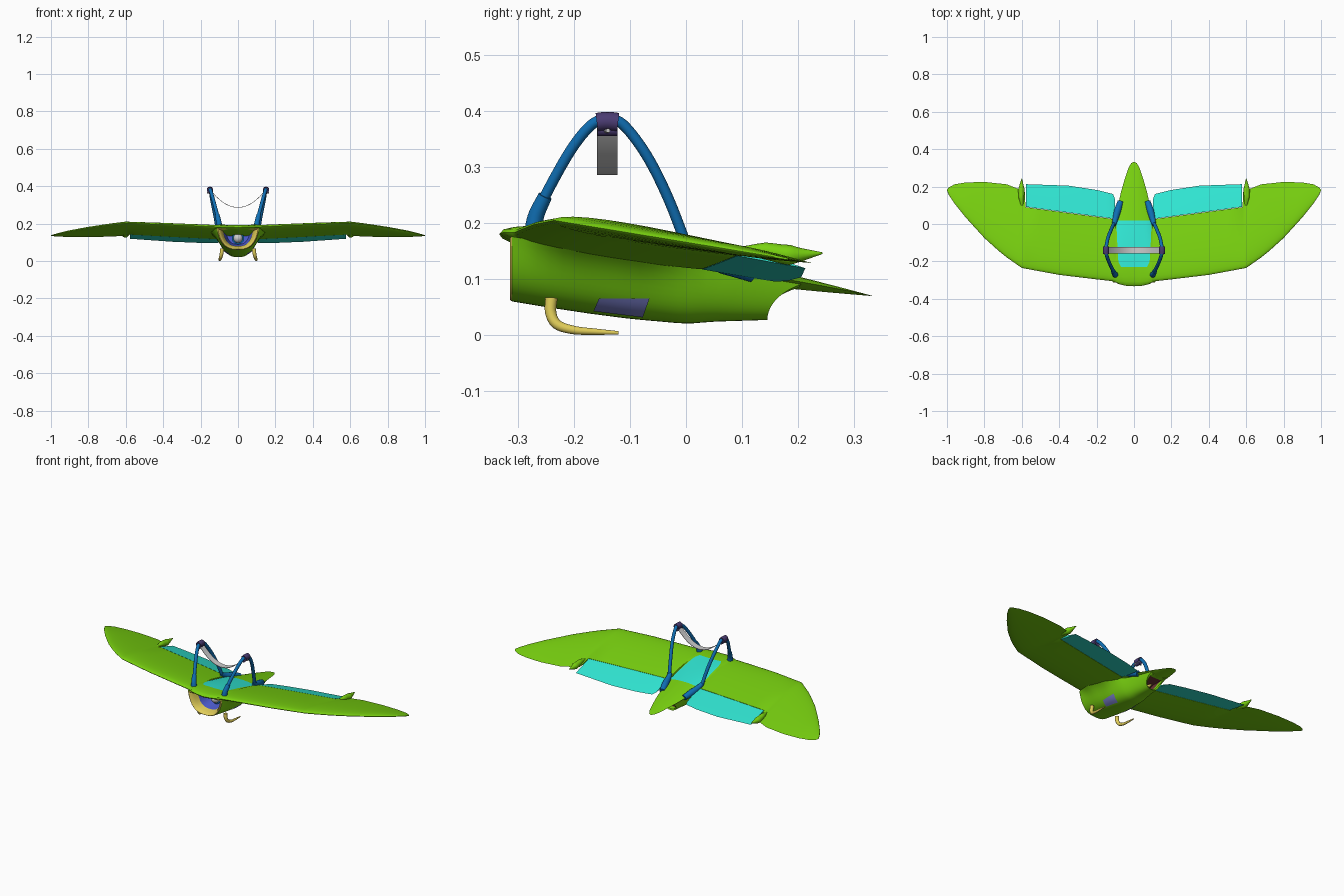
import bpy, bmesh
from math import sin, cos, acos, pi, sqrt, radians
from mathutils import Vector as V

if "Cube" in bpy.data.objects:
    bpy.data.objects.remove(bpy.data.objects["Cube"])

mats = {}
COL = dict(green=(.19, .64, .005), teal=(.03, .79, .65), blue=(.005, .16, .46),
           yellow=(.75, .61, .1), purple=(.07, .045, .17), vent=(.2, .22, .61),
           duct=(.08, .115, .68), maroon=(.13, .03, .03))


def lerp(tab, x):
    if x <= tab[0][0]:
        return tab[0][1]
    for (a, p), (b, q) in zip(tab, tab[1:]):
        if x <= b:
            return p + (q - p) * (x - a) / (b - a)
    return tab[-1][1]


def loft(name, rings, col=None, ring=True, caps=(True, True), mirror=False):
    bm = bmesh.new()
    vs = [[bm.verts.new(p) for p in r] for r in rings]
    n = len(vs[0])
    for a, b in zip(vs, vs[1:]):
        for i in range(n if ring else n - 1):
            j = (i + 1) % n
            bm.faces.new((a[i], a[j], b[j], b[i]))
    if ring:
        for use, r in zip(caps, (vs[0], vs[-1])):
            if use:
                bm.faces.new(r)
    bmesh.ops.remove_doubles(bm, verts=bm.verts, dist=2e-5)
    bmesh.ops.recalc_face_normals(bm, faces=bm.faces)
    me = bpy.data.meshes.new(name)
    bm.to_mesh(me)
    bm.free()
    ob = bpy.data.objects.new(name, me)
    bpy.context.collection.objects.link(ob)
    if col:
        if col not in mats:
            mats[col] = bpy.data.materials.new(col)
            mats[col].diffuse_color = (*COL[col], 1)
        me.materials.append(mats[col])
    if mirror:
        ob.modifiers.new("mirror", 'MIRROR').use_mirror_merge = False
    return ob


def tube(name, pts, radii, col, steps=6, n=14, mirror=True):
    # smooth path through the points, swept with a round section
    P = [V(p) for p in pts]
    E = [2 * P[0] - P[1]] + P + [2 * P[-1] - P[-2]]
    path, rad = [], []
    for i in range(len(P) - 1):
        a, b, c, d = E[i:i + 4]
        for k in range(steps + (i == len(P) - 2)):
            t = k / steps
            path.append(.5 * (2 * b + (c - a) * t + (2 * a - 5 * b + 4 * c - d) * t * t
                              + (3 * b - a - 3 * c + d) * t ** 3))
            rad.append(radii[i] + (radii[i + 1] - radii[i]) * t)
    rings = []
    for i, p in enumerate(path):
        t = (path[min(i + 1, len(path) - 1)] - path[max(i - 1, 0)]).normalized()
        u = t.cross(V((1, 0, 0))).normalized()
        w = t.cross(u)
        rings.append([p + rad[i] * (u * cos(2 * pi * k / n) + w * sin(2 * pi * k / n)) for k in range(n)])
    return loft(name, rings, col, mirror=mirror)


# wing surface definition
LE = [(0, -.333), (.04, -.331), (.08, -.322), (.11, -.306), (.2, -.296), (.4, -.272), (.6, -.235),
      (.7, -.165), (.8, -.075), (.9, .035), (.96, .11), (.99, .155), (1, .18)]
TAIL = [(0, .333), (.015, .325), (.03, .3), (.05, .24), (.07, .17), (.085, .1), (.098, .03)]
FLAP = [(.1, .13), (.112, .16), (.2, .182), (.35, .205), (.58, .213)]
OUTER = [(.585, .17), (.62, .188), (.68, .212), (.8, .225), (.9, .222), (.96, .212), (.99, .196), (1, .182)]
HINGE = [(.1, .025), (.58, .09)]
THICK = [(0, .06), (.1, .045), (.6, .034), (.9, .02), (1, .004)]


def mid(x, y):
    return lerp([(0, .174), (.6, .215)], x) - .165 * (y + .3)


def te(x):
    return lerp(TAIL if x < .099 else FLAP if x < .582 else OUTER, x)


def skin(x, y, top):
    a, b = lerp(LE, x), te(x)
    s = min(max((y - a) / (b - a), 0), 1)
    t = 5 * lerp(THICK, x) * (.2969 * sqrt(s) - .126 * s - .3516 * s**2 + .2843 * s**3 - .1036 * s**4)
    return mid(x, y) + (t if top else -.8 * t)


def section(X, y0, y1, n=16, droop=0, cosine=True):
    x = abs(X)
    ys = [y0 + (y1 - y0) * ((1 - cos(pi * i / n)) / 2 if cosine else i / n) for i in range(n + 1)]
    f = lambda y, top: (X, y, skin(x, y, top) - droop * (y - y0))
    return [f(y, True) for y in ys] + [f(y, False) for y in reversed(ys)]


# gull wing with tail
xs = [0, .008, .015, .022, .03, .04, .05, .06, .07, .078, .085, .092, .098, .1, .112, .15, .2, .3, .4, .5, .58,
      .584, .6, .62, .65, .68, .72, .76, .8, .84, .87, .9, .93, .96, .975, .99, .996, 1]
xs = [-x for x in reversed(xs[1:])] + xs
cut = lambda x: lerp(HINGE, x) if .099 < x < .582 else te(x)
loft("wing", [section(x, lerp(LE, abs(x)), cut(abs(x))) for x in xs], "green")

# trailing edge flaps
fx = [.102, .112, .15, .2, .28, .35, .45, .577]
loft("elevon", [section(x, lerp(HINGE, x) + .002, te(x), 8, .08, False) for x in fx], "teal", mirror=True)

# seat pad on the centre top
loft("seat_pad", [[(k / 8 * lerp([(-.23, .07), (-.2, .085), (.02, .095)], y), y,
                    skin(abs(k / 8 * .09), y, True) + .0015) for k in range(-8, 9)]
                  for y in [-.23 + .25 * i / 10 for i in range(11)]], "teal", ring=False)

# flap end pods
tube("wing_pod", [(.598, .09, .152), (.602, .14, .15), (.602, .185, .143), (.6, .243, .146)],
     [.004, .015, .018, .0015], "green")

# belly shell
W = [(-.31, .108), (-.2, .11), (-.1, .102), (0, .085), (.05, .072), (.1, .06), (.145, .052)]
ZB = [(-.31, .06), (-.25, .05), (-.17, .038), (-.1, .029), (0, .02), (.05, .024), (.145, .027)]
FLARE = [(-.31, .05), (-.22, .4), (-.08, .4), (.03, .05), (.145, 0)]


def belly(y, v, slant=0):
    a = acos(1 - v)
    yy = y + slant * v * v
    zb = lerp(ZB, y)
    return (lerp(W, y) * (sin(a) ** .75 + lerp(FLARE, y) * v**4), yy, zb + v * (mid(0, yy) - zb))


def belly_ring(y, slant=0, scale=1, zc=0, dy=0):
    h = [belly(y, 1 - cos(pi / 2 * i / 14), slant) for i in range(15)]
    r = h[::-1] + [(-x, b, z) for x, b, z in h[1:]]
    return [(x * scale, b + dy, zc + (z - zc) * scale) for x, b, z in r]


loft("belly", [belly_ring(-.31 + .455 * i / 20, .06 * max(0, (i - 14) / 6)) for i in range(21)],
     "green", caps=(False, False))

# front intake
loft("intake_lip", [belly_ring(-.31, 0, s, .125, d) for s, d in
                    ((1, 0), (.95, -.004), (.88, 0), (.78, .02), (.7, .045))], "yellow", caps=(False, False))
loft("intake_duct", [belly_ring(-.31, 0, s, .125, d) for s, d in ((.7, .045), (.62, .11), (.55, .14))],
     "duct", caps=(False, True))
tube("intake_fan_ring", [(0, -.21, .122), (0, -.195, .122), (0, -.18, .122)], [.033] * 3, "blue", 2, 24, False)
bpy.ops.mesh.primitive_uv_sphere_add(segments=24, ring_count=12, radius=.025, location=(0, -.212, .122))
bpy.context.object.name = "intake_hub"

# rear exhaust
loft("exhaust_rim", [belly_ring(.145, .06, s, .06, d) for s, d in ((1, 0), (.8, -.004), (.75, -.03))],
     "green", caps=(False, False))
loft("exhaust_duct", [belly_ring(.145, .06, s, .06, d) for s, d in ((.75, -.03), (.6, -.08))],
     "maroon", caps=(False, True))
tube("exhaust_cone", [(0, .06, .06), (0, .1, .06), (0, .145, .06)], [.018, .014, .003], "yellow", mirror=False)

# side vents on the belly
rows = []
for i in range(7):
    f, row = i / 6, []
    for k in range(6):
        g = k / 5
        y = (-.165 + .01 * g) * (1 - f) + (-.077 + .012 * g) * f
        z = (.044 - .011 * f) * (1 - g) + .067 * g
        v = (z - lerp(ZB, y)) / (mid(0, y) - lerp(ZB, y))
        p = belly(y, v)
        row.append((p[0] + .002, p[1], p[2] - .0015))
    rows.append(row)
loft("side_vent", rows, "vent", ring=False, mirror=True)

# arched side rails and their sockets
tube("side_rail", [(.1, -.28, .185), (.112, -.25, .25), (.133, -.205, .33), (.146, -.168, .375), (.15, -.14, .384),
                   (.147, -.112, .375), (.138, -.07, .32), (.122, -.03, .24), (.105, .01, .135)],
     [.0095] * 9, "blue")
tube("rail_front_socket", [(.098, -.273, .17), (.103, -.268, .21), (.112, -.251, .248)], [.017, .0145, .0125], "blue")
tube("rail_rear_socket", [(.107, -.004, .16), (.1, .025, .142), (.088, .07, .127), (.072, .12, .11)],
     [.011, .015, .019, .016], "blue")

# strap hung between the rails
tube("strap_clamp", [(.15, -.159, .379), (.15, -.14, .381), (.15, -.121, .379)], [.017] * 3, "purple")
tube("strap_lug", [(.146, -.158, .366), (.146, -.14, .366), (.146, -.122, .366)], [.011] * 3, "purple")
tube("strap_bolt", [(.152, -.144, .364), (.16, -.14, .3641), (.165, -.139, .3645)], [.004] * 3, None, 1, 8)
loft("strap", [[(x, y, .285 + 4.3 * x * x + dz) for y, dz in
                ((-.159, 0), (-.122, 0), (-.122, .003), (-.159, .003))]
               for x in [-.14 + .28 * i / 24 for i in range(25)]])

# landing hooks
tube("landing_hook", [(.085, -.24, .066), (.088, -.241, .04), (.093, -.23, .019), (.097, -.2, .009),
                      (.098, -.16, .006), (.098, -.12, .004)], [.011, .01, .009, .0075, .0055, .003], "yellow")

bpy.ops.object.select_all(action='SELECT')
bpy.context.view_layer.objects.active = bpy.data.objects["wing"]
bpy.ops.object.shade_smooth_by_angle(angle=radians(38))

for m in bpy.data.materials:
    if m.users and not m.is_grease_pencil:
        m.use_nodes = True
        m.node_tree.nodes["Principled BSDF"].inputs["Base Color"].default_value = m.diffuse_color
